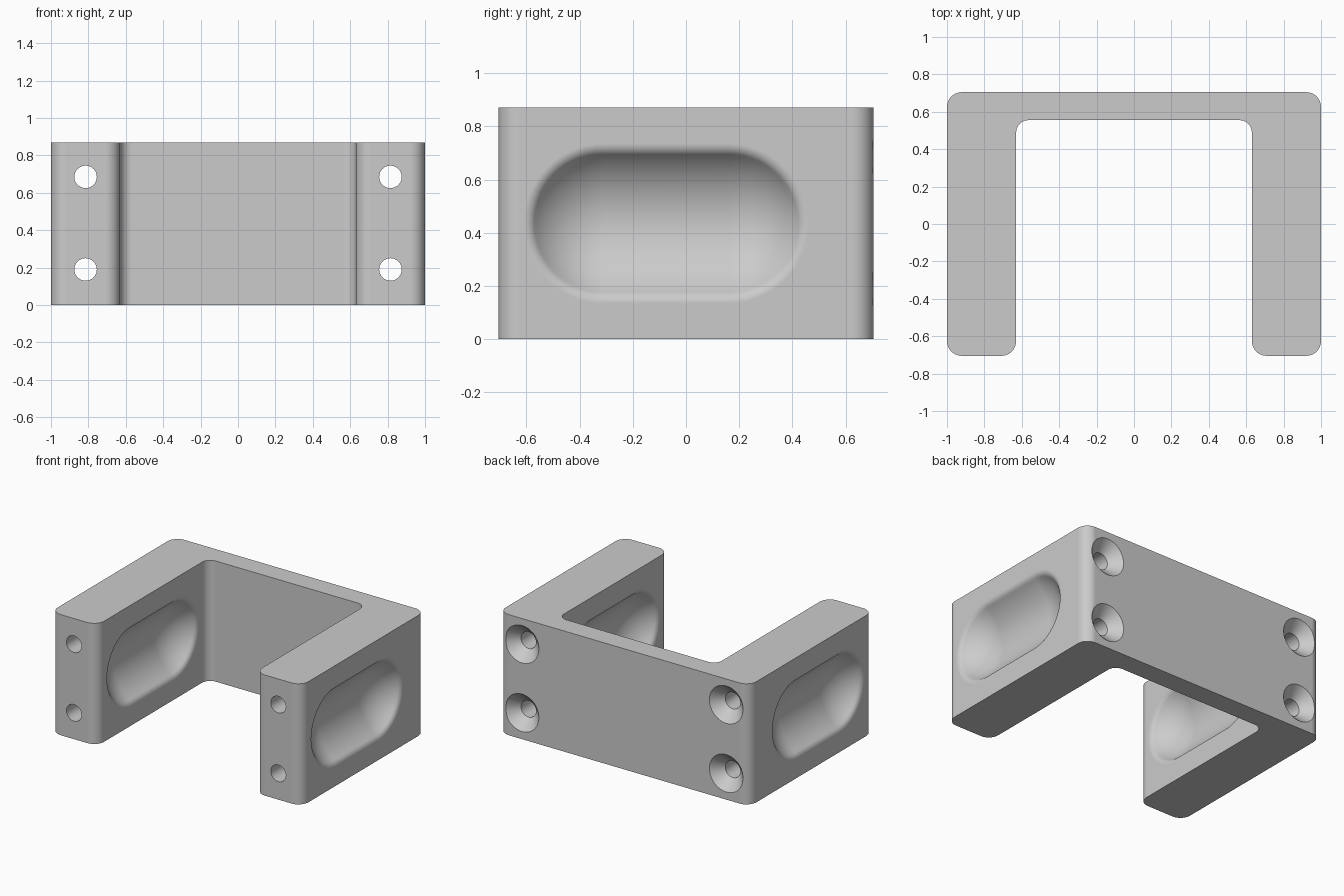
import bpy, bmesh, math
from mathutils import Vector

if "Cube" in bpy.data.objects:
    bpy.data.objects.remove(bpy.data.objects["Cube"])

HEIGHT = 0.87
LEG_IN, LEG_OUT = 0.63, 1.0
LEG_MID = (LEG_IN + LEG_OUT) / 2
BACK, FRONT, WEB = 0.705, -0.705, 0.555

metal = bpy.data.materials.new("plain grey")
metal.diffuse_color = (0.6, 0.6, 0.6, 1)
metal.use_nodes = True
metal.node_tree.nodes["Principled BSDF"].inputs["Base Color"].default_value = metal.diffuse_color


def make_object(name, bm):
    bmesh.ops.remove_doubles(bm, verts=bm.verts[:], dist=1e-5)
    bmesh.ops.recalc_face_normals(bm, faces=bm.faces[:])
    mesh = bpy.data.meshes.new(name)
    bm.to_mesh(mesh)
    bm.free()
    obj = bpy.data.objects.new(name, mesh)
    bpy.context.collection.objects.link(obj)
    mesh.materials.append(metal)
    return obj


def loft(bm, rings, cap_start=True, cap_end=True):
    """Skin a list of closed point rings."""
    rows = [[bm.verts.new(p) for p in ring] for ring in rings]
    n = len(rows[0])
    for a, b in zip(rows, rows[1:]):
        for i in range(n):
            j = (i + 1) % n
            bm.faces.new((a[i], a[j], b[j], b[i]))
    if cap_start:
        bm.faces.new(rows[0])
    if cap_end:
        bm.faces.new(rows[-1])


def rounded(corners, steps=10):
    """Round the corners (x, y, radius) of a right-angled outline."""
    out = []
    for i, (x, y, r) in enumerate(corners):
        p = Vector((x, y))
        a = (Vector(corners[i - 1][:2]) - p).normalized() * r
        b = (Vector(corners[(i + 1) % len(corners)][:2]) - p).normalized() * r
        for k in range(steps + 1):
            t = math.pi / 2 * k / steps
            out.append(p + a * (1 - math.sin(t)) + b * (1 - math.cos(t)))
    return out


# U-shaped body with rounded vertical edges
R_OUT, R_IN = 0.08, 0.065
outline = rounded([
    (-LEG_OUT, FRONT, R_OUT), (-LEG_IN, FRONT, R_OUT),
    (-LEG_IN, WEB, R_IN), (LEG_IN, WEB, R_IN),
    (LEG_IN, FRONT, R_OUT), (LEG_OUT, FRONT, R_OUT),
    (LEG_OUT, BACK, R_OUT), (-LEG_OUT, BACK, R_OUT)])
bm = bmesh.new()
loft(bm, [[(p.x, p.y, z) for p in outline] for z in (0, HEIGHT)])
body = make_object("bracket_body", bm)

# Countersunk bolt holes running the length of each leg
bm = bmesh.new()
hole_profile = [(0.06, -0.8), (0.06, BACK - 0.075), (0.165, BACK + 0.03)]
for x in (-LEG_MID, LEG_MID):
    for z in (0.19, 0.685):
        loft(bm, [[(x + r * math.cos(k * math.tau / 48), y,
                    z + r * math.sin(k * math.tau / 48)) for k in range(48)]
                  for r, y in hole_profile])
holes = make_object("bolt_hole_cutter", bm)

# Scooped finger recesses: circular arc blending into a rounded lip
DEPTH, RIM, LIP, DROP = 0.15, 0.30, 0.05, 0.175
ARC = DEPTH + DROP
slope = math.asin(RIM / (ARC + LIP))
scoop = [(RIM, -0.05)]
for k in range(9):
    t = slope * k / 8
    scoop.append((RIM - LIP * math.sin(t), LIP - LIP * math.cos(t)))
for k in range(1, 17):
    t = slope * (1 - k / 16)
    scoop.append((ARC * math.sin(t), ARC * math.cos(t) - DROP))


def stadium(x, r, steps=28):
    ring = []
    for yc, start in ((0.16, -math.pi / 2), (-0.31, math.pi / 2)):
        for k in range(steps + 1):
            t = start + math.pi * k / steps
            ring.append((x, yc + r * math.cos(t), 0.435 + r * math.sin(t)))
    return ring


bm = bmesh.new()
for face_x, inward in ((LEG_OUT, -1), (LEG_IN, 1), (-LEG_IN, -1), (-LEG_OUT, 1)):
    loft(bm, [stadium(face_x + inward * d, r) for r, d in scoop], cap_end=False)
recesses = make_object("recess_cutter", bm)

# Cut the holes and recesses
bpy.context.view_layer.objects.active = body
body.select_set(True)
for cutter in (holes, recesses):
    cutter.hide_render = True
    cutter.select_set(False)
    mod = body.modifiers.new("cut", 'BOOLEAN')
    mod.operation, mod.solver, mod.object = 'DIFFERENCE', 'EXACT', cutter
    bpy.ops.object.modifier_apply(modifier=mod.name)
    bpy.data.objects.remove(cutter)

# Smooth rounded surfaces, keep hard edges and flat faces clean
bpy.ops.object.shade_smooth_by_angle(angle=math.radians(30))
normals = body.modifiers.new("flat_face_normals", 'WEIGHTED_NORMAL')
normals.keep_sharp = True
